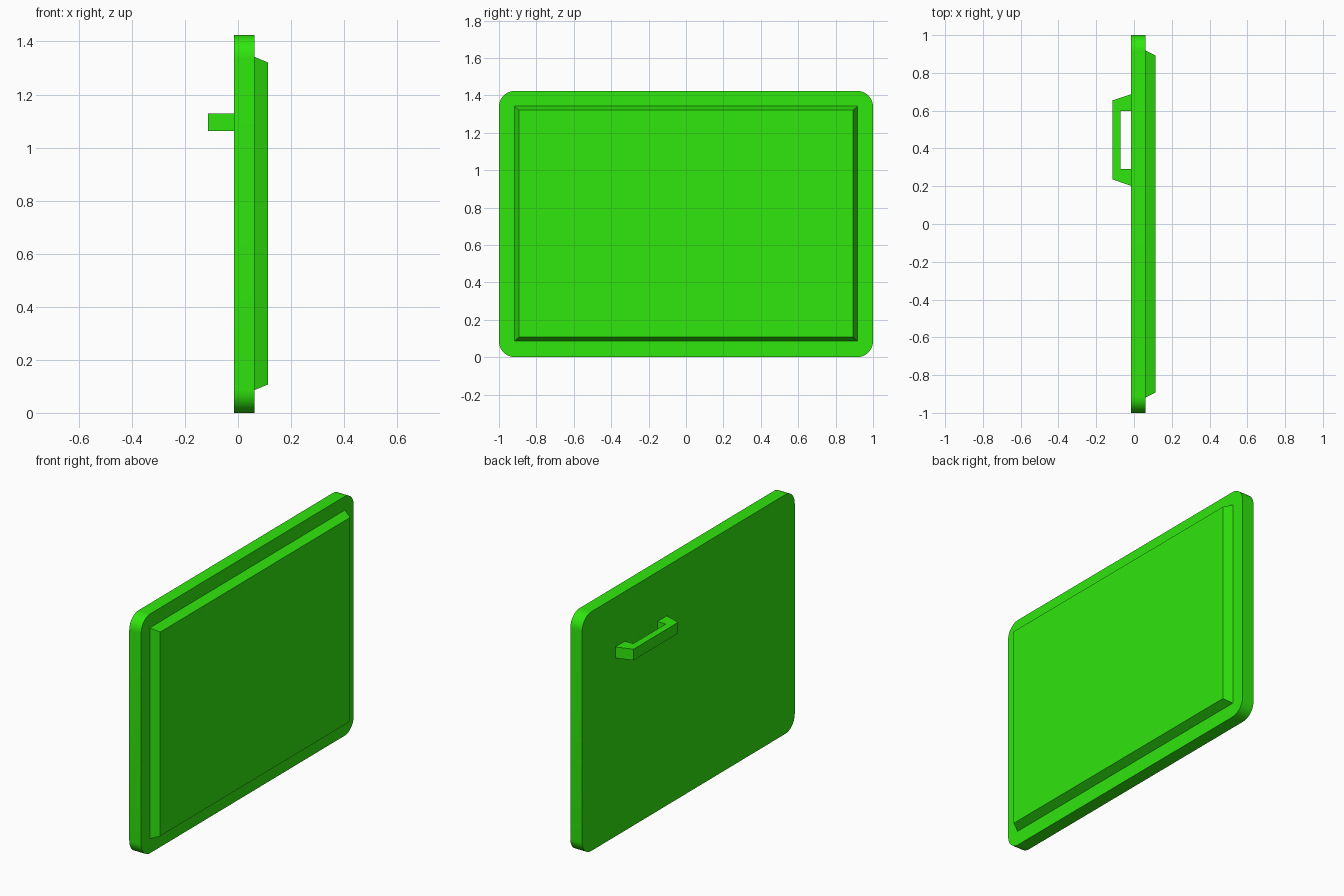
import bpy, bmesh, math

if "Cube" in bpy.data.objects:
    bpy.data.objects.remove(bpy.data.objects["Cube"])

green = bpy.data.materials.new("green")
green.diffuse_color = (0.029, 0.79, 0.004, 1)
green.use_nodes = True
green.node_tree.nodes["Principled BSDF"].inputs["Base Color"].default_value = green.diffuse_color


def loft(name, rings):
    """Closed solid through matching rings of 3D points."""
    bm = bmesh.new()
    loops = [[bm.verts.new(p) for p in ring] for ring in rings]
    n = len(loops[0])
    for a, b in zip(loops, loops[1:]):
        for i in range(n):
            j = (i + 1) % n
            bm.faces.new((a[i], a[j], b[j], b[i]))
    bm.faces.new(loops[0])
    bm.faces.new(loops[-1])
    bmesh.ops.recalc_face_normals(bm, faces=bm.faces)
    mesh = bpy.data.meshes.new(name)
    bm.to_mesh(mesh)
    bm.free()
    mesh.materials.append(green)
    ob = bpy.data.objects.new(name, mesh)
    bpy.context.collection.objects.link(ob)
    return ob


def rounded_rect(x, hy, z0, z1, r, steps=10):
    """Rounded rectangle in the YZ plane."""
    pts = []
    corners = [(hy - r, z1 - r), (r - hy, z1 - r), (r - hy, z0 + r), (hy - r, z0 + r)]
    for q, (cy, cz) in enumerate(corners):
        for s in range(steps + 1):
            a = math.pi / 2 * (q + s / steps)
            pts.append((x, cy + r * math.cos(a), cz + r * math.sin(a)))
    return pts


def rect(x, hy, z0, z1):
    return [(x, hy, z1), (x, -hy, z1), (x, -hy, z0), (x, hy, z0)]


# Main slab with rounded corners
slab = loft("door_slab", [rounded_rect(x, 1.0, 0.0, 1.424, 0.086) for x in (-0.016, 0.062)])
bpy.context.view_layer.objects.active = slab
slab.select_set(True)
bpy.ops.object.shade_smooth_by_angle(angle=math.radians(30))

# Raised inner panel with sloped edges
loft("raised_panel", [rect(0.062, 0.918, 0.086, 1.342), rect(0.113, 0.893, 0.107, 1.321)])

# Bracket-shaped pull handle, extruded upwards
profile = [(-0.016, 0.202), (-0.113, 0.236), (-0.113, 0.655), (-0.016, 0.687),
           (-0.016, 0.597), (-0.071, 0.597), (-0.071, 0.291), (-0.016, 0.291)]
loft("pull_handle", [[(x, y, z) for x, y in profile] for z in (1.062, 1.128)])
